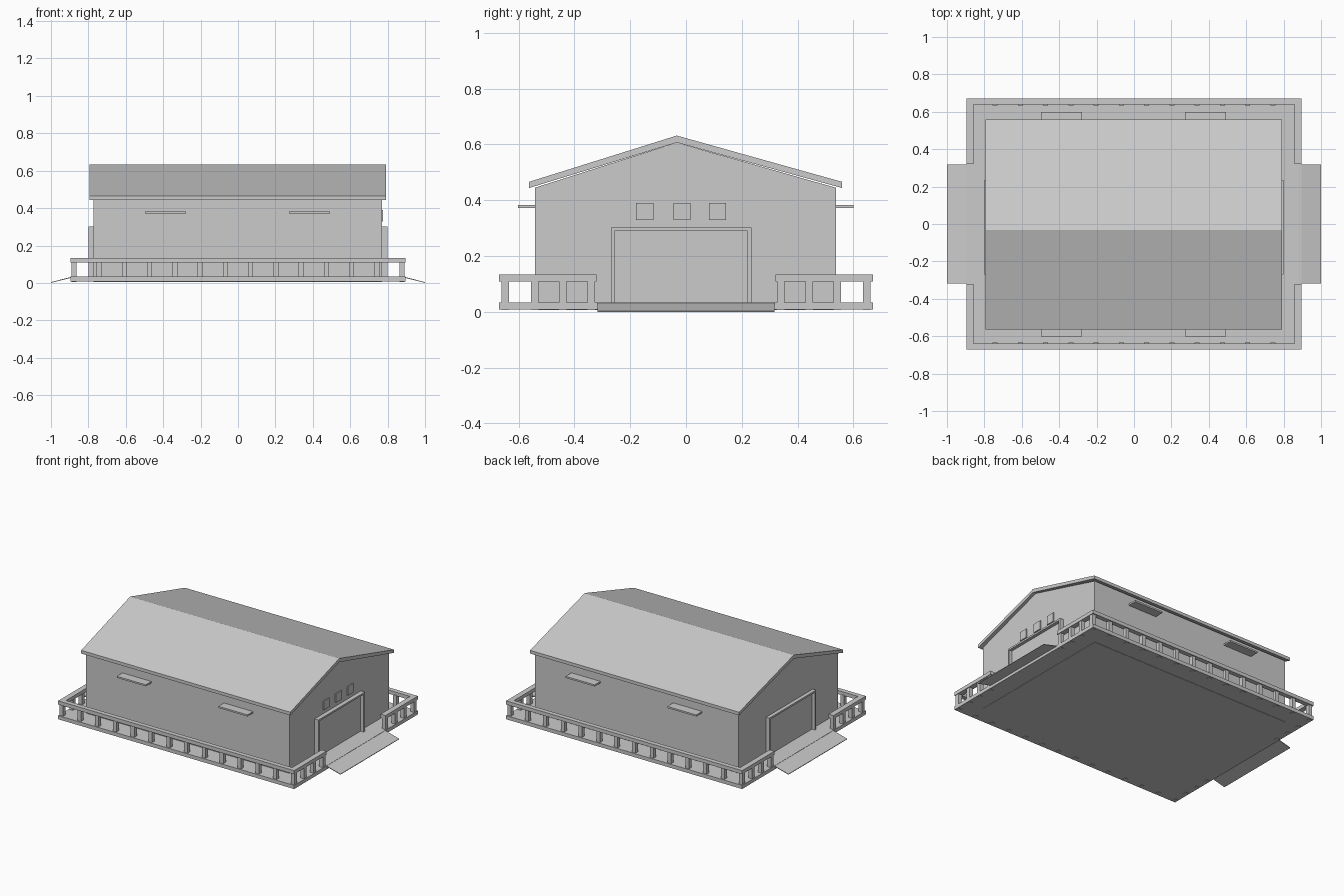
import bpy
import bmesh

cube = bpy.data.objects.get("Cube")
if cube:
    bpy.data.objects.remove(cube, do_unlink=True)

# One plain grey for everything
grey = bpy.data.materials.new("plain_grey")
grey.use_nodes = True
colour = (0.6, 0.6, 0.6, 1)
grey.diffuse_color = colour
grey.node_tree.nodes["Principled BSDF"].inputs["Base Color"].default_value = colour


def finish(name, bm):
    bmesh.ops.recalc_face_normals(bm, faces=bm.faces)
    mesh = bpy.data.meshes.new(name)
    bm.to_mesh(mesh)
    bm.free()
    mesh.materials.append(grey)
    obj = bpy.data.objects.new(name, mesh)
    bpy.context.collection.objects.link(obj)
    return obj


def prism(name, profile, start, end, axis="x"):
    """Extrude a closed profile: (y, z) along x, or (x, z) along y."""
    bm = bmesh.new()
    if axis == "x":
        verts = [bm.verts.new((start, a, z)) for a, z in profile]
        move = (end - start, 0, 0)
    else:
        verts = [bm.verts.new((a, start, z)) for a, z in profile]
        move = (0, end - start, 0)
    face = bm.faces.new(verts)
    result = bmesh.ops.extrude_face_region(bm, geom=[face], use_keep_orig=True)
    moved = [v for v in result["geom"] if isinstance(v, bmesh.types.BMVert)]
    bmesh.ops.translate(bm, verts=moved, vec=move)
    return finish(name, bm)


def box(name, x0, x1, y0, y1, z0, z1):
    return prism(name, [(y0, z0), (y1, z0), (y1, z1), (y0, z1)],
                 min(x0, x1), max(x0, x1))


# Platform and gabled hall
HALF_X, HALF_Y, DECK = 0.895, 0.67, 0.033
RIDGE = -0.033
box("platform", -HALF_X, HALF_X, -HALF_Y, HALF_Y, 0.008, DECK)
prism("hall_walls", [(-0.542, 0.006), (0.537, 0.006), (0.537, 0.445),
                     (RIDGE, 0.607), (-0.542, 0.445)], -0.773, 0.769)

# Folded roof slab
prism("roof", [(-0.563, 0.444), (RIDGE, 0.607), (0.56, 0.444),
               (0.56, 0.466), (RIDGE, 0.632), (-0.563, 0.466)], -0.795, 0.791)

# Door frames and ramps at both ends
for side, end in ((-1, "right"), (1, "left")):
    wall, front = side * 0.765, side * 0.798
    prism(end + "_door_frame",
          [(-0.269, DECK), (-0.269, 0.302), (0.235, 0.302), (0.235, DECK),
           (0.22, DECK), (0.22, 0.29), (-0.256, 0.29), (-0.256, DECK)],
          wall, front)
    box(end + "_door", wall, side * 0.776, -0.256, 0.22, DECK, 0.29)
    prism(end + "_ramp", [(side * 0.885, DECK + 0.001), (side, 0.004),
                          (side, 0), (side * 0.885, DECK - 0.004)],
          -0.318, 0.318, axis="y")

# Small windows above the left door
for i, y in enumerate((-0.148, -0.014, 0.113)):
    box(f"window_{i + 1}", 0.765, 0.776, y - 0.031, y + 0.031, 0.329, 0.39)

# Canopies on the long walls
for x in (-0.388, 0.383):
    box("front_canopy", x - 0.11, x + 0.11, -0.602, -0.53, 0.372, 0.383)
    box("back_canopy", x - 0.11, x + 0.11, 0.53, 0.6, 0.372, 0.383)

# Fence: rails and posts, open at the ramps
RAIL_LOW, RAIL_TOP, POST = 0.109, 0.134, 0.0135


def post(x, y):
    box("fence_post", x - POST, x + POST, y - POST, y + POST, 0.006, RAIL_LOW + 0.005)


for sy in (-1, 1):
    y0, y1 = sorted((sy * 0.638, sy * HALF_Y))
    box("long_rail", -HALF_X, HALF_X, y0, y1, RAIL_LOW, RAIL_TOP)
    for i in range(14):
        post(-0.877 + i * 0.135, sy * 0.648)
    for sx in (-1, 1):
        e0, e1 = sorted((sy * 0.32, sy * 0.638))
        box("end_rail", sx * 0.858, sx * HALF_X, e0, e1, RAIL_LOW, RAIL_TOP)
        for i in range(3):
            post(sx * 0.877, sy * (0.34 + i * 0.101))
